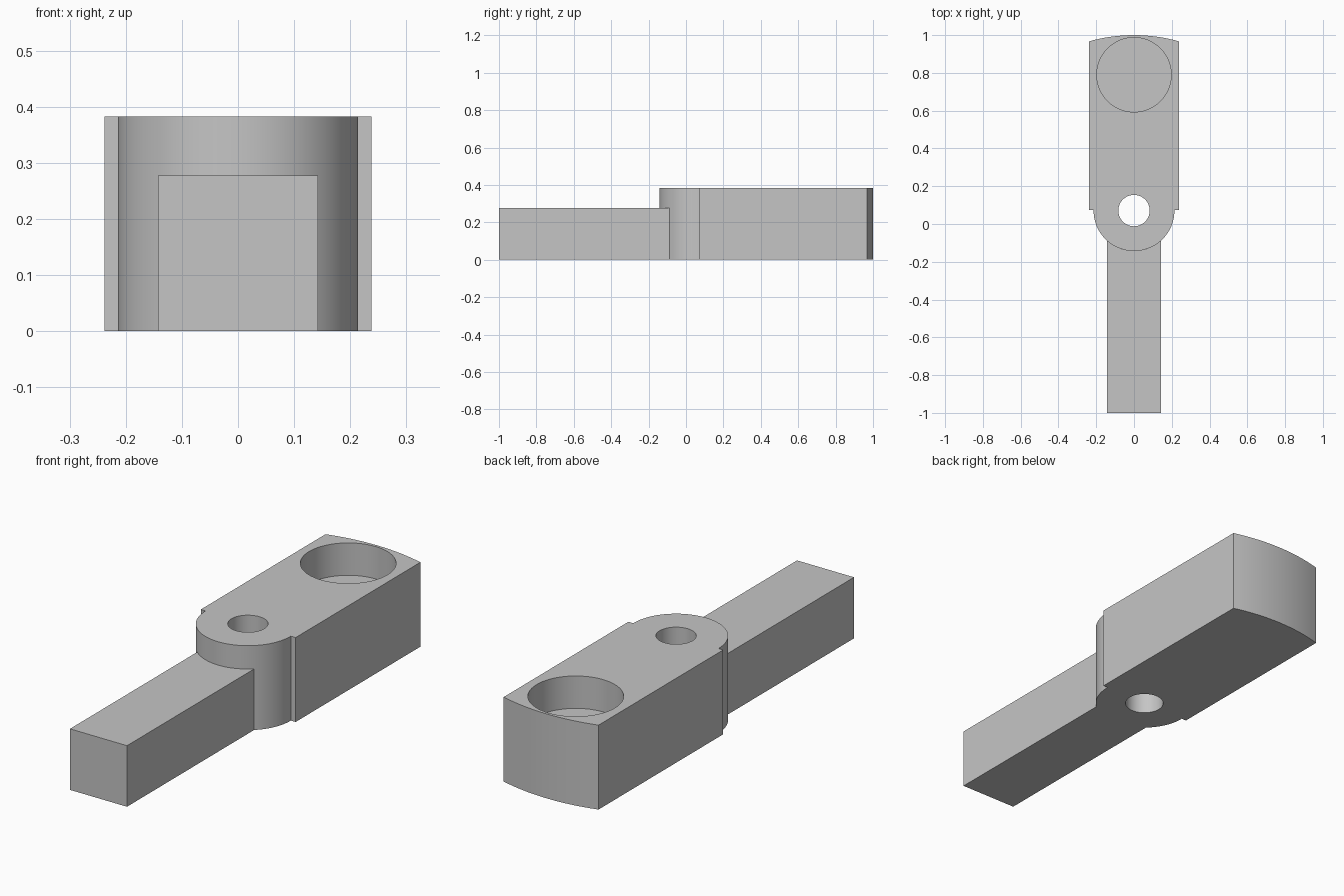
import bpy
import bmesh
from math import acos, asin, cos, pi, sin

default_cube = bpy.data.objects.get("Cube")
if default_cube:
    bpy.data.objects.remove(default_cube, do_unlink=True)

HEIGHT, BAR_HEIGHT = 0.383, 0.277
HALF_WIDTH, BAR_HALF = 0.238, 0.143
HUB_Y, HUB_R, HOLE_R = 0.071, 0.214, 0.083
POCKET_Y, POCKET_R, POCKET_FLOOR = 0.79, 0.197, 0.236
SHOULDER_Y, CORNER_Y = 0.073, 0.967

gray = bpy.data.materials.new("neutral gray")
gray.use_nodes = True
color = (0.56, 0.56, 0.56, 1)
gray.diffuse_color = color
gray.node_tree.nodes["Principled BSDF"].inputs["Base Color"].default_value = color


def arc(cy, radius, start, end, steps):
    """Points along an arc centred on x = 0."""
    angles = [start + (end - start) * i / steps for i in range(steps + 1)]
    return [(radius * cos(a), cy + radius * sin(a)) for a in angles]


def extrude_profile(name, points, bottom, top):
    """Solid prism from a closed outline."""
    bm = bmesh.new()
    face = bm.faces.new([bm.verts.new((x, y, bottom)) for x, y in points])
    result = bmesh.ops.extrude_face_region(bm, geom=[face])
    verts = [v for v in result["geom"] if isinstance(v, bmesh.types.BMVert)]
    bmesh.ops.translate(bm, verts=verts, vec=(0, 0, top - bottom))
    bmesh.ops.recalc_face_normals(bm, faces=bm.faces)
    mesh = bpy.data.meshes.new(name)
    bm.to_mesh(mesh)
    bm.free()
    mesh.materials.append(gray)
    obj = bpy.data.objects.new(name, mesh)
    bpy.context.collection.objects.link(obj)
    return obj


def activate(obj):
    bpy.ops.object.select_all(action="DESELECT")
    obj.select_set(True)
    bpy.context.view_layer.objects.active = obj


def cut_round(target, cy, radius, bottom, top):
    """Bore a vertical round recess into the target."""
    outline = arc(cy, radius, 0, 2 * pi, 64)[:-1]
    cutter = extrude_profile("cutter", outline, bottom, top)
    cutter.hide_render = True
    mod = target.modifiers.new("bore", "BOOLEAN")
    mod.operation = "DIFFERENCE"
    mod.solver = "EXACT"
    mod.object = cutter
    activate(target)
    bpy.ops.object.modifier_apply(modifier=mod.name)
    bpy.data.objects.remove(cutter, do_unlink=True)


# Wide block with a bowed back end, square shoulders and a half-round hub
sagitta = 1 - CORNER_Y
bow_r = (HALF_WIDTH ** 2 + sagitta ** 2) / (2 * sagitta)
bow = asin(HALF_WIDTH / bow_r)
outline = arc(HUB_Y, HUB_R, pi, 2 * pi, 48)
outline += [(HUB_R, SHOULDER_Y), (HALF_WIDTH, SHOULDER_Y)]
outline += arc(1 - bow_r, bow_r, pi / 2 - bow, pi / 2 + bow, 16)
outline += [(-HALF_WIDTH, SHOULDER_Y), (-HUB_R, SHOULDER_Y)]
body = extrude_profile("body_block", outline, 0, HEIGHT)

# Through hole in the hub and blind round pocket near the back
cut_round(body, HUB_Y, HOLE_R, -0.1, HEIGHT + 0.1)
cut_round(body, POCKET_Y, POCKET_R, POCKET_FLOOR, HEIGHT + 0.1)

# Narrow front bar whose inner end follows the hub
reach = acos(BAR_HALF / HUB_R)
bar_outline = [(-BAR_HALF, -1), (BAR_HALF, -1)]
bar_outline += arc(HUB_Y, HUB_R, -reach, reach - pi, 24)
bar = extrude_profile("front_bar", bar_outline, 0, BAR_HEIGHT)

for part in (body, bar):
    activate(part)
    bpy.ops.object.shade_smooth_by_angle(angle=pi / 6)
